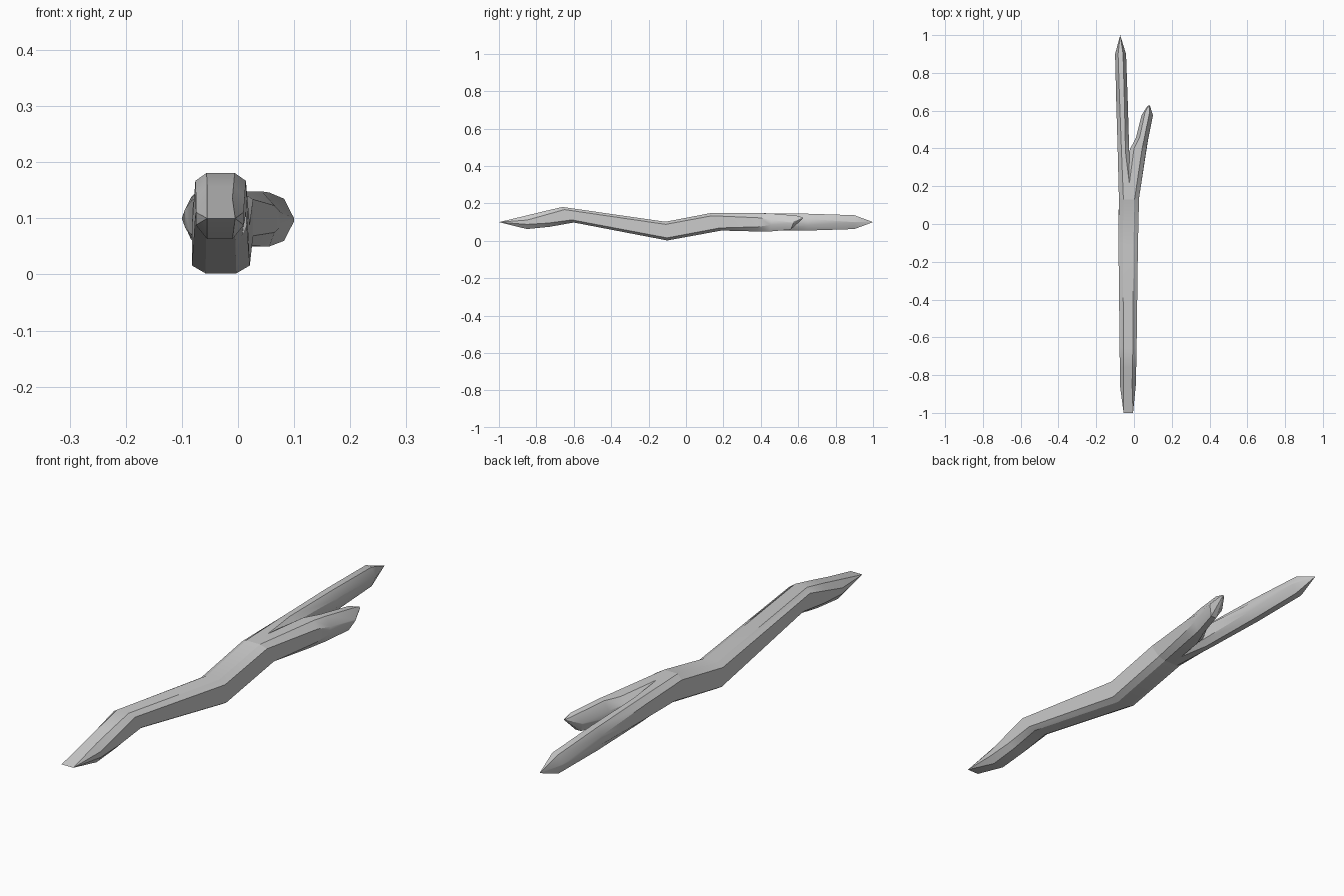
import bpy, bmesh


def ring(s):
    # chamfered rectangle: left, right, (y, z) of top, (y, z) of bottom, chamfer in x and z
    x0, x1, yt, zt, yb, zb, cx, cz = s
    h = max(zt - zb, 1e-6)
    pts = [(x0 + cx, zt), (x1 - cx, zt), (x1, zt - cz), (x1, zb + cz),
           (x1 - cx, zb), (x0 + cx, zb), (x0, zb + cz), (x0, zt - cz)]
    return [(x, yb + (yt - yb) * (z - zb) / h, z) for x, z in pts]


def loft(name, sections):
    bm = bmesh.new()
    rings = [[bm.verts.new(p) for p in ring(s)] for s in sections]
    for a, b in zip(rings, rings[1:]):
        for i in range(8):
            j = (i + 1) % 8
            bm.faces.new((a[i], a[j], b[j], b[i]))
    bm.faces.new(rings[0])
    bm.faces.new(rings[-1])
    bmesh.ops.remove_doubles(bm, verts=bm.verts, dist=0.0005)
    bmesh.ops.recalc_face_normals(bm, faces=bm.faces)
    me = bpy.data.meshes.new(name)
    bm.to_mesh(me)
    bm.free()
    ob = bpy.data.objects.new(name, me)
    bpy.context.collection.objects.link(ob)
    bpy.ops.object.select_all(action='DESELECT')
    ob.select_set(True)
    bpy.context.view_layer.objects.active = ob
    bpy.ops.object.shade_smooth_by_angle(angle=0.5)
    return ob


# bent trunk with a wedge-shaped lower end
loft("stick_trunk", [
    (-.055, -.005, -1, .10, -1, .10, 0, 0),
    (-.075, .01, -.85, .136, -.85, .063, .02, .025),
    (-.075, .012, -.76, .158, -.73, .075, .02, .02),
    (-.076, .014, -.66, .181, -.60, .098, .02, .014),
    (-.082, .021, -.11, .102, -.10, .002, .024, .014),
    (-.08, .027, .13, .148, .19, .055, .024, .014),
])

# long straight branch
loft("long_branch", [
    (-.08, .01, .13, .148, .19, .055, .024, .014),
    (-.086, -.025, .38, .148, .38, .054, .02, .02),
    (-.094, -.033, .65, .145, .65, .055, .018, .028),
    (-.10, -.042, .90, .137, .90, .063, .016, .036),
    (-.073, -.073, 1, .10, 1, .10, 0, 0),
])

# short forked branch
loft("short_branch", [
    (-.06, .027, .13, .148, .19, .055, .024, .014),
    (-.022, .065, .40, .148, .38, .05, .022, .025),
    (.01, .076, .46, .146, .45, .05, .02, .035),
    (.04, .10, .59, .135, .56, .06, .018, .035),
    (.072, .085, .627, .125, .624, .118, .005, .003),
])
